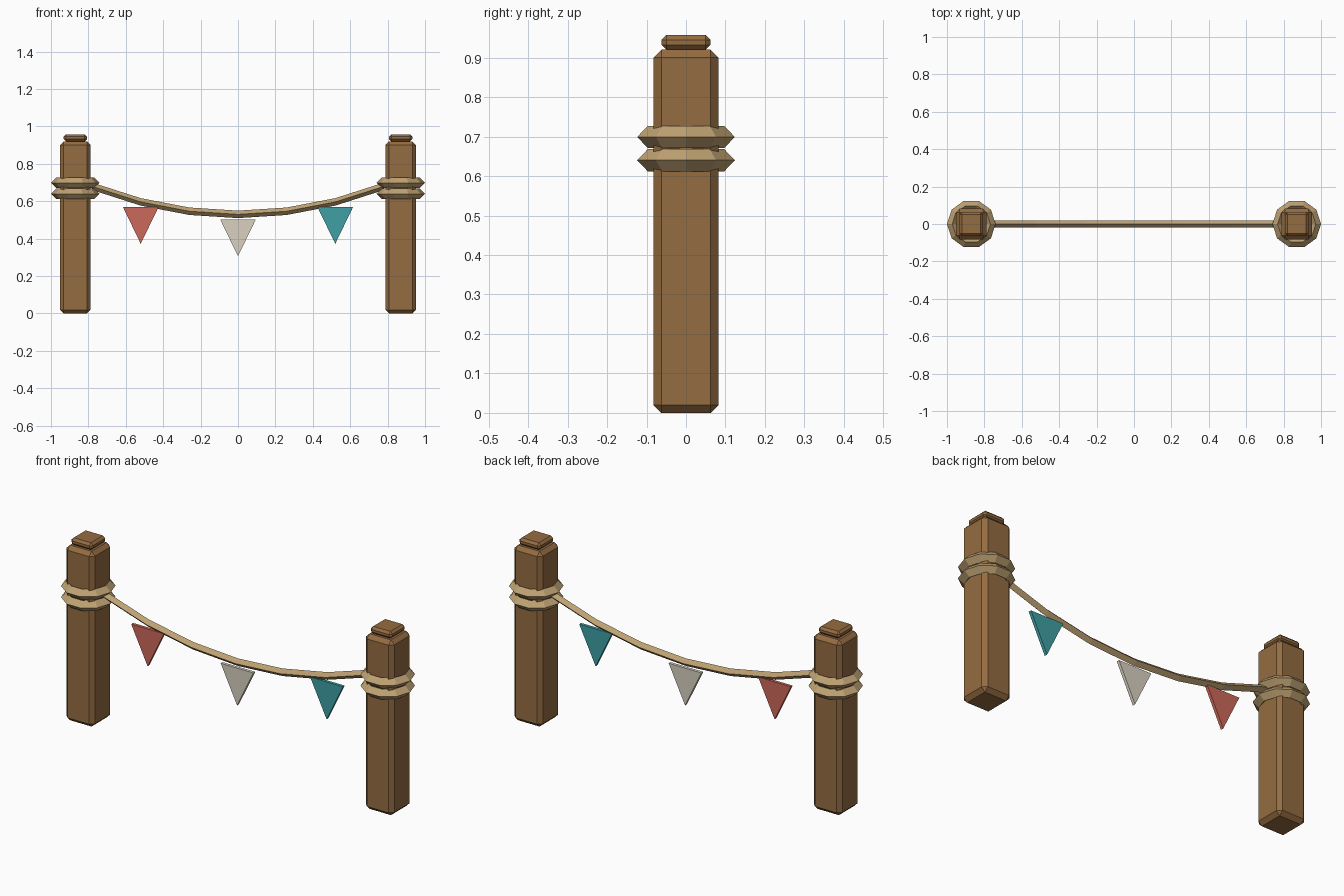
import bpy, bmesh
from math import pi

if "Cube" in bpy.data.objects:
    bpy.data.objects.remove(bpy.data.objects["Cube"])


def material(name, rgb):
    m = bpy.data.materials.new(name)
    m.diffuse_color = (*rgb, 1)
    m.use_nodes = True
    m.node_tree.nodes["Principled BSDF"].inputs["Base Color"].default_value = m.diffuse_color
    return m


WOOD = material("wood", (0.30, 0.15, 0.052))
ROPE = material("rope", (0.52, 0.36, 0.17))
RED = material("red_cloth", (0.60, 0.14, 0.10))
CREAM = material("cream_cloth", (0.69, 0.63, 0.53))
TEAL = material("teal_cloth", (0.05, 0.35, 0.37))


def box(name, x, z0, z1, width, bevel, mat):
    bpy.ops.mesh.primitive_cube_add(size=1, location=(x, 0, (z0 + z1) / 2))
    o = bpy.context.object
    o.name = name
    o.scale = (width, width, z1 - z0)
    bpy.ops.object.transform_apply(location=False, rotation=False, scale=True)
    mod = o.modifiers.new("chamfer", "BEVEL")
    mod.width, mod.segments = bevel, 1
    o.data.materials.append(mat)


def rope_z(x):
    return 0.53 + 0.15 * (x / 0.78) ** 2


# Posts with caps and two rope wraps each
for side, x in (("left", -0.87), ("right", 0.87)):
    box(side + "_post", x, 0, 0.92, 0.165, 0.02, WOOD)
    box(side + "_post_cap", x, 0.92, 0.957, 0.124, 0.012, WOOD)
    for level, z in (("lower", 0.64), ("upper", 0.699)):
        bpy.ops.mesh.primitive_torus_add(
            major_segments=10, minor_segments=4, major_radius=0.102,
            minor_radius=0.028, location=(x, 0, z))
        ring = bpy.context.object
        ring.name = f"{side}_{level}_rope_wrap"
        ring.data.materials.append(ROPE)

# Sagging rope with a four-sided section
bm = bmesh.new()
rings = []
for i in range(7):
    x = -0.78 + 0.26 * i
    z = rope_z(x)
    r = 0.02
    rings.append([bm.verts.new((x, dy * r, z + dz * r))
                  for dy, dz in ((1, 0), (0, 1), (-1, 0), (0, -1))])
for a, b in zip(rings, rings[1:]):
    for k in range(4):
        n = (k + 1) % 4
        bm.faces.new((a[k], a[n], b[n], b[k]))
bm.faces.new(rings[0])
bm.faces.new(rings[-1])
bmesh.ops.recalc_face_normals(bm, faces=bm.faces)
mesh = bpy.data.meshes.new("hanging_rope")
bm.to_mesh(mesh)
bm.free()
mesh.materials.append(ROPE)
bpy.context.collection.objects.link(bpy.data.objects.new("hanging_rope", mesh))

# Triangular pennants hanging under the rope
for name, x, mat in (("left_flag", -0.52, RED), ("middle_flag", 0, CREAM),
                     ("right_flag", 0.52, TEAL)):
    top, t = rope_z(x) - 0.028, 0.008
    bm = bmesh.new()
    outline = ((x - 0.095, top), (x, top - 0.196), (x + 0.095, top))
    face = bm.faces.new([bm.verts.new((px, -t, pz)) for px, pz in outline])
    ext = bmesh.ops.extrude_face_region(bm, geom=[face], use_keep_orig=True)
    moved = [g for g in ext["geom"] if isinstance(g, bmesh.types.BMVert)]
    bmesh.ops.translate(bm, verts=moved, vec=(0, 2 * t, 0))
    bmesh.ops.recalc_face_normals(bm, faces=bm.faces)
    mesh = bpy.data.meshes.new(name)
    bm.to_mesh(mesh)
    bm.free()
    mesh.materials.append(mat)
    bpy.context.collection.objects.link(bpy.data.objects.new(name, mesh))
